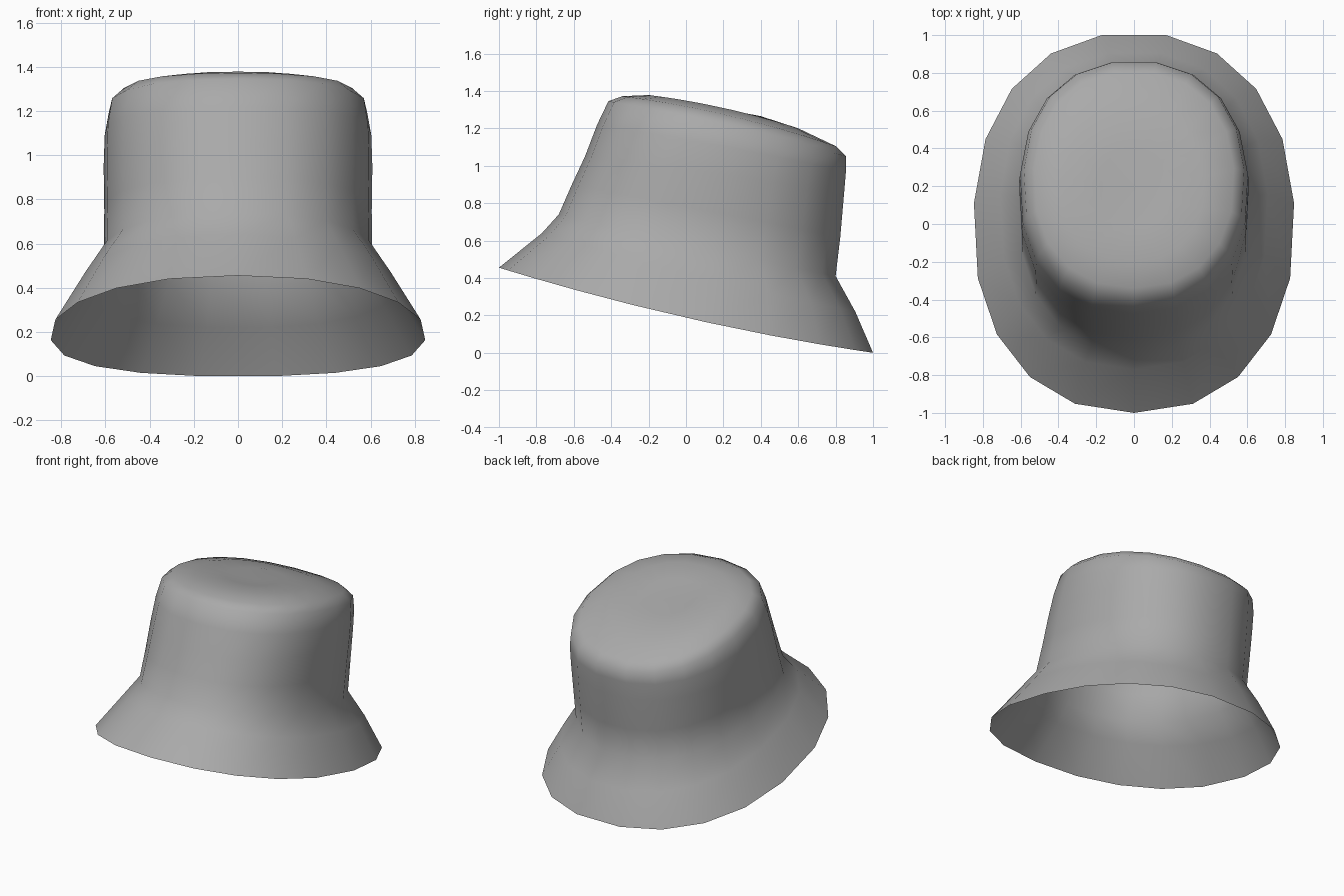
import bpy, bmesh, math

if "Cube" in bpy.data.objects:
    bpy.data.objects.remove(bpy.data.objects["Cube"])

SIDES = 19

grey = bpy.data.materials.new("mid grey felt")
grey.diffuse_color = (0.4, 0.4, 0.4, 1)
grey.use_nodes = True
grey.node_tree.nodes["Principled BSDF"].inputs["Base Color"].default_value = grey.diffuse_color


def soft(v):
    """Slightly squared ellipse term."""
    return math.copysign(abs(v) ** 0.89, v)


BACK = abs(soft(math.cos(2 * math.pi * 9 / SIDES)))


def tilted_ring(bm, front, back, half_width, bow):
    """Closed loop from a front (y, z) point to a back (y, z) point."""
    verts = []
    for i in range(SIDES):
        a = 2 * math.pi * i / SIDES
        t = -soft(math.cos(a))
        if t > 0:
            t = min(t / BACK, 1)
        k = (t + 1) / 2
        y = front[0] + (back[0] - front[0]) * k
        z = front[1] + (back[1] - front[1]) * k + bow * (t * t - 1)
        verts.append(bm.verts.new((half_width * soft(math.sin(a)), y, z)))
    return verts


# Front point, back point, half width, sag of the sides
rings = [
    ((-1.00, 0.455), (1.00, 0.00), 0.85, 0.04),    # brim edge
    ((-0.77, 0.64), (0.905, 0.22), 0.71, 0.02),    # brim middle
    ((-0.68, 0.74), (0.80, 0.41), 0.61, 0.01),     # neck
    ((-0.61, 0.90), (0.825, 0.62), 0.607, 0.0),    # crown wall
    ((-0.54, 1.05), (0.845, 0.85), 0.61, -0.01),
    ((-0.475, 1.22), (0.855, 0.97), 0.605, -0.01),
    ((-0.415, 1.345), (0.855, 1.05), 0.585, -0.02),  # crown shoulder
    ((-0.34, 1.372), (0.80, 1.105), 0.53, -0.03),
    ((-0.20, 1.378), (0.60, 1.20), 0.37, -0.02),   # crown top
    ((-0.02, 1.345), (0.40, 1.265), 0.18, 0.0),
]

bm = bmesh.new()
loops = [tilted_ring(bm, *r) for r in rings]
for low, high in zip(loops, loops[1:]):
    for i in range(SIDES):
        j = (i + 1) % SIDES
        bm.faces.new((low[i], low[j], high[j], high[i]))

# Shallow dent in the middle of the crown
centre = bm.verts.new((0, 0.19, 1.285))
for i in range(SIDES):
    bm.faces.new((loops[-1][i], loops[-1][(i + 1) % SIDES], centre))

for f in bm.faces:
    f.smooth = True
bmesh.ops.recalc_face_normals(bm, faces=bm.faces)
mesh = bpy.data.meshes.new("bucket_hat")
bm.to_mesh(mesh)
bm.free()
mesh.materials.append(grey)
hat = bpy.data.objects.new("bucket_hat", mesh)
bpy.context.collection.objects.link(hat)
